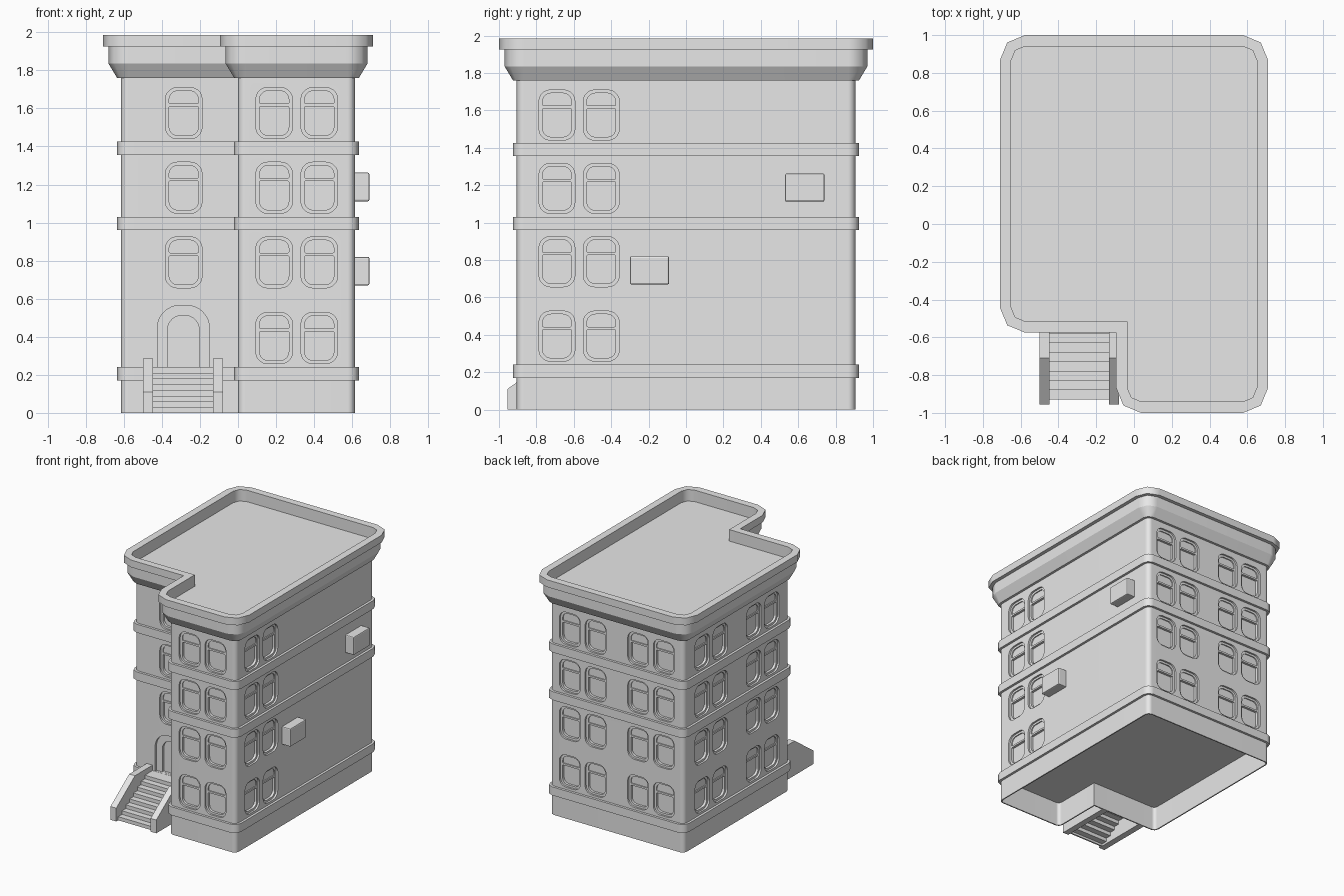
import bpy, bmesh, math
from mathutils import Vector

if "Cube" in bpy.data.objects:
    bpy.data.objects.remove(bpy.data.objects["Cube"], do_unlink=True)

grey = bpy.data.materials.new("plain_grey")
grey.use_nodes = True
grey.diffuse_color = (0.8, 0.8, 0.8, 1)
grey.node_tree.nodes["Principled BSDF"].inputs["Base Color"].default_value = (0.8, 0.8, 0.8, 1)

HALF_X, HALF_Y, NOTCH_Y = 0.615, 0.905, -0.48
CORNER = 0.038


def make(name, bm):
    bmesh.ops.recalc_face_normals(bm, faces=bm.faces)
    mesh = bpy.data.meshes.new(name)
    bm.to_mesh(mesh)
    bm.free()
    mesh.materials.append(grey)
    obj = bpy.data.objects.new(name, mesh)
    bpy.context.collection.objects.link(obj)
    return obj


def fillet(points, radii, seg):
    """Round the right-angled corners of a 2D outline."""
    out = []
    for i, (p, r) in enumerate(zip(points, radii)):
        p = Vector(p)
        if r <= 0:
            out.append(p)
            continue
        a = (Vector(points[i - 1]) - p).normalized()
        b = (Vector(points[(i + 1) % len(points)]) - p).normalized()
        for k in range(seg + 1):
            t = math.pi / 2 * k / seg
            out.append(p + (a + b) * r - b * r * math.cos(t) - a * r * math.sin(t))
    return out


def panel(u, half, z0, z1, r_bottom, r_top, seg=5):
    return fillet([(u - half, z0), (u + half, z0), (u + half, z1), (u - half, z1)],
                  [r_bottom, r_bottom, r_top, r_top], seg)


def loft(bm, rings):
    """Skin a stack of equal rings and cap both ends."""
    rows = [[bm.verts.new(p) for p in ring] for ring in rings]
    for low, high in zip(rows, rows[1:]):
        for i in range(len(low)):
            j = (i + 1) % len(low)
            bm.faces.new((low[i], low[j], high[j], high[i]))
    bm.faces.new(rows[0][::-1])
    bm.faces.new(rows[-1])


# Walls: distance along the outward normal, normal, sideways axis
FRONT = (HALF_Y, Vector((0, -1, 0)), Vector((1, 0, 0)))
ENTRY = (-NOTCH_Y, Vector((0, -1, 0)), Vector((1, 0, 0)))
BACK = (HALF_Y, Vector((0, 1, 0)), Vector((1, 0, 0)))
LEFT = (HALF_X, Vector((1, 0, 0)), Vector((0, 1, 0)))
RIGHT = (HALF_X, Vector((-1, 0, 0)), Vector((0, 1, 0)))


def cut(bm, wall, outline, depth):
    pos, normal, side = wall
    loft(bm, [[normal * (pos + d) + side * p.x + Vector((0, 0, p.y)) for p in outline]
              for d in (-depth, 0.05)])


def footprint(offset, z):
    x, y, n = HALF_X + offset, HALF_Y + offset, NOTCH_Y - offset
    r = CORNER + offset
    outline = fillet([(-x, n), (-offset, n), (-offset, -y), (x, -y), (x, y), (-x, y)],
                     [r, 0, r, r, r, r], 2)
    return [Vector((p.x, p.y, z)) for p in outline]


# Building shell: hollow base, string courses, flared cornice, sunken roof
profile = [(-0.01, 0.2), (-0.01, 0), (0, 0)]
for z0, z1 in ((0.17, 0.24), (0.96, 1.03), (1.355, 1.425)):
    profile += [(0, z0), (0.02, z0), (0.02, z1), (0, z1)]
profile += [(0, 1.76), (0.02, 1.76), (0.065, 1.835), (0.065, 1.925),
            (0.095, 1.925), (0.095, 1.985), (0.035, 1.985), (0.035, 1.89)]
bm = bmesh.new()
loft(bm, [footprint(o, z) for o, z in profile])
building = make("building_shell", bm)

# Window and door recesses
floors = (0.393, 0.791, 1.183, 1.575)
layout = [
    (FRONT, (0.19, 0.427), floors),
    (ENTRY, (-0.285,), floors[1:]),
    (LEFT, (-0.69, -0.453), floors),
    (BACK, (-0.43, -0.195, 0.195, 0.43), floors),
    (RIGHT, (-0.245, -0.01, 0.43, 0.665), floors),
]
frames, panes = bmesh.new(), bmesh.new()
for wall, columns, rows in layout:
    for u in columns:
        for z in rows:
            cut(frames, wall, panel(u, 0.096, z - 0.134, z + 0.134, 0.06, 0.06), 0.015)
            cut(panes, wall, panel(u, 0.077, z + 0.05, z + 0.117, 0.006, 0.045), 0.024)
            cut(panes, wall, panel(u, 0.077, z - 0.117, z + 0.035, 0.045, 0.006), 0.035)
cut(frames, ENTRY, panel(-0.287, 0.137, 0.241, 0.565, 0, 0.12, 8), 0.02)
cut(panes, ENTRY, panel(-0.287, 0.083, 0.242, 0.512, 0, 0.075, 8), 0.04)

for name, cutter_bm in (("frame_cutter", frames), ("pane_cutter", panes)):
    cutter = make(name, cutter_bm)
    cutter.hide_render = True
    mod = building.modifiers.new(name, 'BOOLEAN')
    mod.operation, mod.solver, mod.object = 'DIFFERENCE', 'EXACT', cutter
    bpy.context.view_layer.objects.active = building
    bpy.ops.object.modifier_apply(modifier=mod.name)
    bpy.data.objects.remove(cutter, do_unlink=True)

# Smooth the rounded corners and keep ledges and recess rims crisp
bm = bmesh.new()
bm.from_mesh(building.data)
for f in bm.faces:
    f.smooth = True
for e in bm.edges:
    level = abs(e.verts[0].co.z - e.verts[1].co.z) < 0.0005
    e.smooth = len(e.link_faces) == 2 and e.calc_face_angle(0) < math.radians(50)
    if level and e.smooth and e.calc_face_angle(0) > math.radians(25):
        e.smooth = False
bm.to_mesh(building.data)
bm.free()
weighted = building.modifiers.new("even_walls", 'WEIGHTED_NORMAL')
weighted.keep_sharp = True


# Entrance stairs between two cheek walls
def side_profile(name, points, x0, x1):
    bm = bmesh.new()
    loft(bm, [[Vector((x, y, z)) for y, z in points] for x in (x0, x1)])
    return make(name, bm)


cheek = [(-0.955, 0), (-0.955, 0.11), (-0.71, 0.285), (NOTCH_Y, 0.285), (NOTCH_Y, 0)]
side_profile("right_stair_cheek", cheek, -0.5, -0.447)
side_profile("left_stair_cheek", cheek, -0.132, -0.08)

STEPS, RUN, RISE = 8, 0.05, 0.03
treads = [(-0.93, 0)]
for i in range(STEPS):
    y = -0.93 + i * RUN
    end = NOTCH_Y if i == STEPS - 1 else y + RUN
    treads += [(y, (i + 1) * RISE), (end, (i + 1) * RISE)]
under = [(min(y + 0.012, NOTCH_Y), max(z - 0.012, 0)) for y, z in treads]
side_profile("entrance_steps", treads + under[::-1], -0.447, -0.132)

# Wall-mounted cooling units
for name, y, z in (("front_cooling_unit", -0.195, 0.745), ("rear_cooling_unit", 0.635, 1.187)):
    bm = bmesh.new()
    bmesh.ops.create_cube(bm, size=1)
    bmesh.ops.scale(bm, vec=(0.09, 0.21, 0.15), verts=bm.verts)
    bmesh.ops.translate(bm, vec=(0.645, y, z), verts=bm.verts)
    unit = make(name, bm)
    bevel = unit.modifiers.new("soft_edges", 'BEVEL')
    bevel.width, bevel.segments = 0.008, 2
